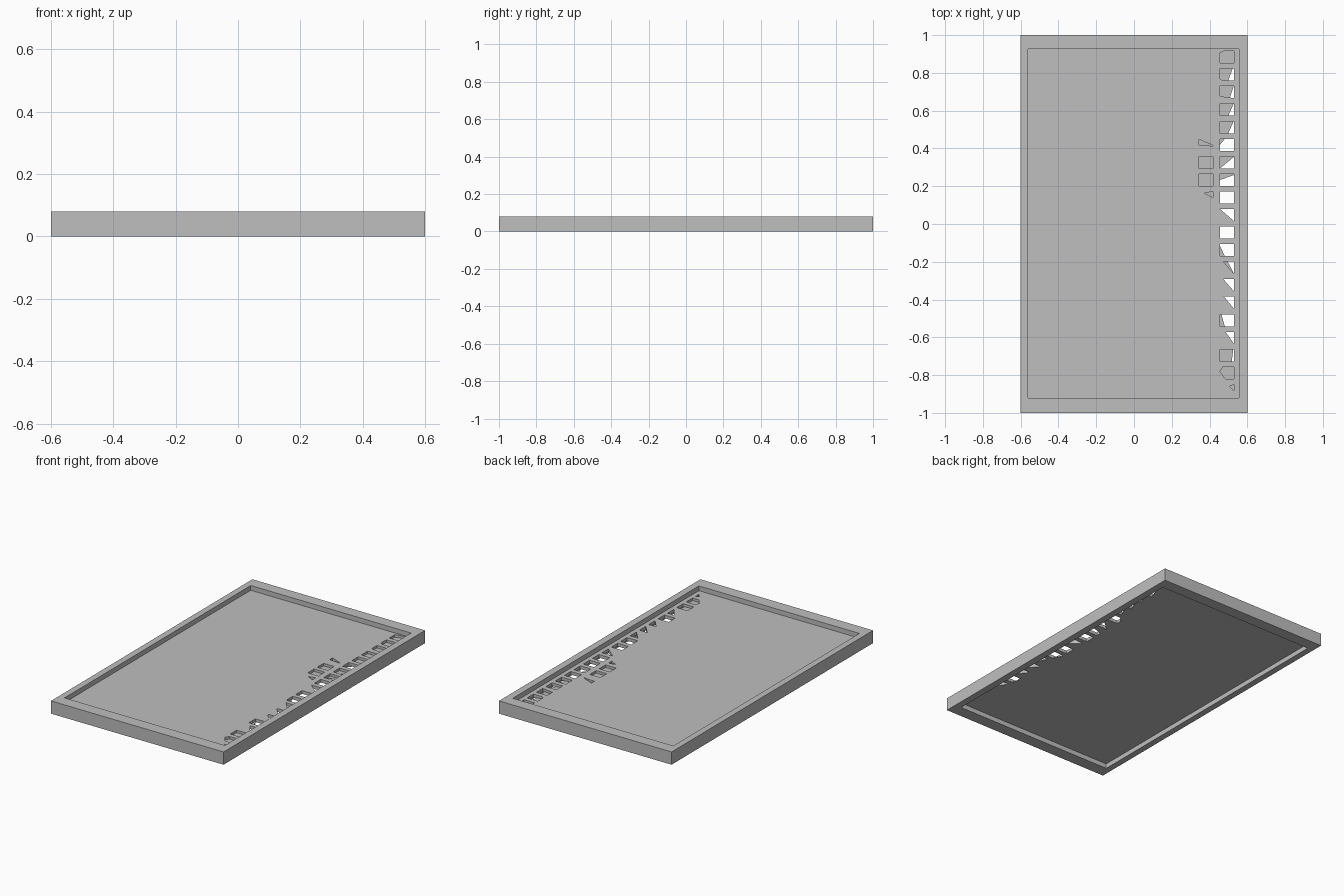
import bpy

if "Cube" in bpy.data.objects:
    bpy.data.objects.remove(bpy.data.objects["Cube"], do_unlink=True)

grey = bpy.data.materials.new("light grey")
grey.use_nodes = True
colour = (0.52, 0.52, 0.52, 1)
grey.diffuse_color = colour
grey.node_tree.nodes["Principled BSDF"].inputs["Base Color"].default_value = colour


def plate(name, loops, low, high):
    """Extruded flat plate: first loop is the outline, the rest are holes."""
    curve = bpy.data.curves.new(name, "CURVE")
    curve.dimensions = "2D"
    curve.fill_mode = "BOTH"
    curve.extrude = (high - low) / 2
    for loop in loops:
        spline = curve.splines.new("POLY")
        spline.points.add(len(loop) - 1)
        for point, (x, y) in zip(spline.points, loop):
            point.co = (x, y, 0, 1)
        spline.use_cyclic_u = True
    temp = bpy.data.objects.new(name + " outline", curve)
    bpy.context.collection.objects.link(temp)
    bpy.context.view_layer.update()
    graph = bpy.context.evaluated_depsgraph_get()
    mesh = bpy.data.meshes.new_from_object(temp.evaluated_get(graph))
    bpy.data.objects.remove(temp, do_unlink=True)
    mesh.name = name
    mesh.materials.clear()
    mesh.materials.append(grey)
    for face in mesh.polygons:
        face.use_smooth = False
    obj = bpy.data.objects.new(name, mesh)
    obj.location.z = (low + high) / 2
    bpy.context.collection.objects.link(obj)
    return obj


def rect(x0, x1, y0, y1):
    return [(x0, y0), (x1, y0), (x1, y1), (x0, y1)]


# Points on the border of a unit cell
BL, BR, TR, TL = (0, 0), (1, 0), (1, 1), (0, 1)
FULL = [BL, BR, TR, TL]


def top(t): return (t, 1)
def bottom(t): return (t, 0)
def left(t): return (0, t)
def right(t): return (1, t)


def corner(t):
    """Triangle in the upper right of a cell, starting at t along the top."""
    return [top(t), BR, TR]


def sliver(a, b):
    """Part of a cell to the right of a line from top a to bottom b."""
    return [top(a), bottom(b), BR, TR]


# Pocket shapes that are not full rectangles, by row
pockets = {
    0: [BL, BR, TR, top(.3), left(.85)],
    1: [left(.15), bottom(.2), BR, TR, TL],
    2: [left(.17), BR, TR, TL],
    9: corner(0), 12: corner(.25), 13: corner(.25), 14: corner(.3),
    16: corner(.4),
    18: [top(.2), left(.6), bottom(.4), BR, TR],
    19: [(.7, .85), right(.5), TR],
}
side_pockets = {5: [TL, left(.5), right(.45), (1, .4), left(1)],
                6: FULL, 7: FULL, 8: [(.4, .85), right(.5), TR]}
side_pockets[5] = [left(.95), left(.5), BL, BL][:2] + [right(.4), right(.45)]

# Openings that go right through the lower sheet, by row
openings = {
    1: sliver(.9, .6), 2: sliver(.98, .7), 3: sliver(.98, .6), 4: sliver(.98, .6),
    5: [left(.5), BL, BR, TR, top(.35)],
    6: [BL, BR, right(.95)],
    7: [left(.5), BL, BR, right(.9)],
    8: FULL, 9: corner(0), 10: FULL,
    11: [left(.85), bottom(.35), BR, TR, TL],
    12: corner(.55), 13: corner(.25), 14: corner(.3),
    15: sliver(.1, .35), 16: corner(.4), 17: sliver(.95, .85),
}

ROWS, PITCH, WIDTH, HEIGHT, FIRST = 20, .0929, .074, .0635, .852


def place(shape, x, row):
    y = FIRST - PITCH * row
    return [(x + u * WIDTH, y + v * HEIGHT) for u, v in shape]


MAIN, SIDE = .455, .344
upper_holes = [place(pockets.get(r, FULL), MAIN, r) for r in range(ROWS)]
upper_holes += [place(s, SIDE, r) for r, s in side_pockets.items()]
lower_holes = [place(s, MAIN, r) for r, s in openings.items()]

# Surrounding frame and the two sheets it holds
inner = rect(-.56, .556, -.922, .926)
plate("frame", [rect(-.6, .6, -1, 1), inner], 0, .08)
plate("upper_sheet", [inner] + upper_holes, .034, .05)
plate("lower_sheet", [inner] + lower_holes, .03, .034)
